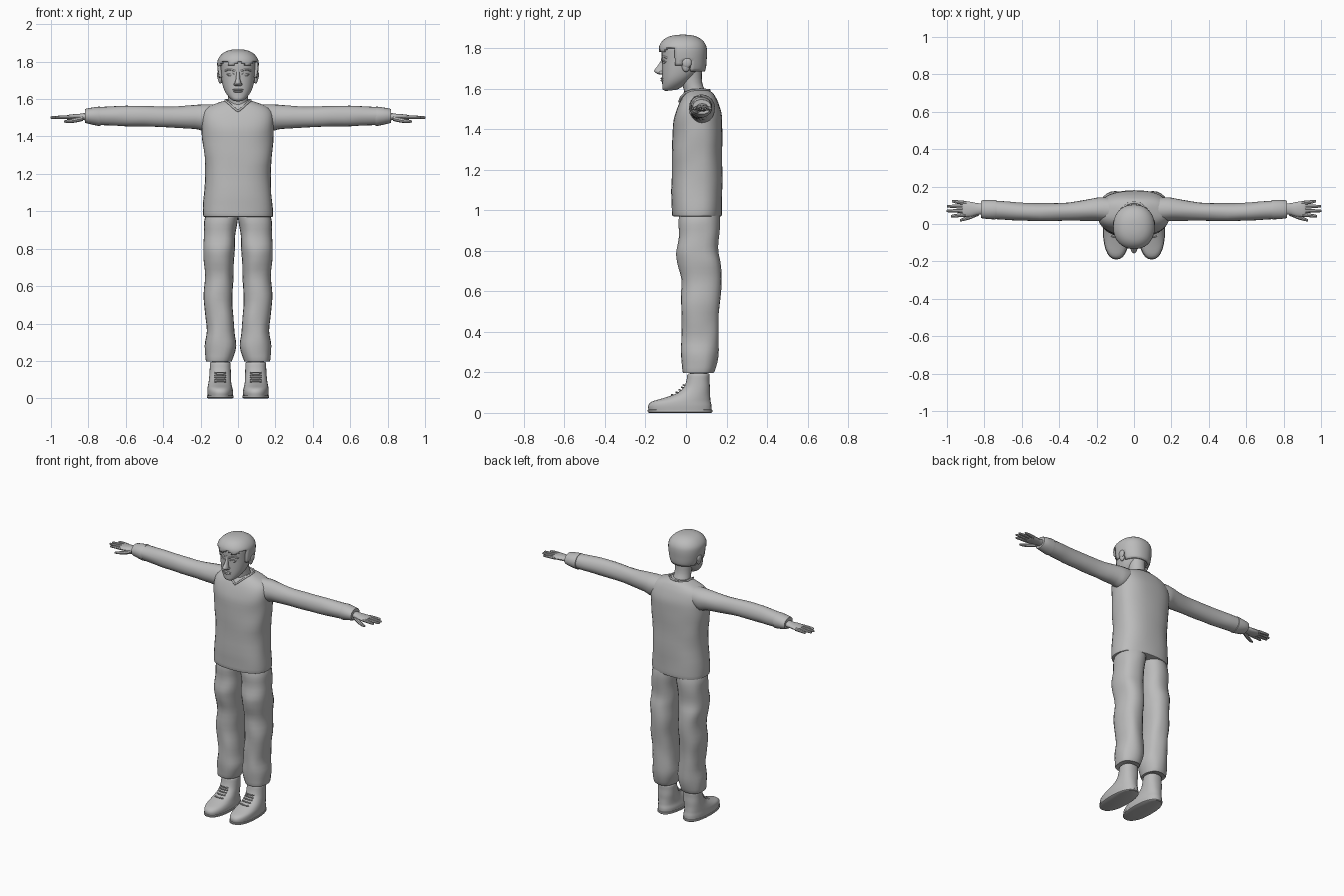
import bpy, bmesh, math
from mathutils import Vector, noise

grey = bpy.data.materials.new("plain_grey")
grey.diffuse_color = (0.5, 0.5, 0.5, 1)


def finish(name, bm, mirror=False, angle=40):
    bmesh.ops.recalc_face_normals(bm, faces=bm.faces)
    me = bpy.data.meshes.new(name)
    bm.to_mesh(me)
    bm.free()
    me.materials.append(grey)
    ob = bpy.data.objects.new(name, me)
    bpy.context.collection.objects.link(ob)
    bpy.ops.object.select_all(action='DESELECT')
    ob.select_set(True)
    bpy.context.view_layer.objects.active = ob
    bpy.ops.object.shade_smooth_by_angle(angle=math.radians(angle))
    if mirror:
        ob.modifiers.new("mirror", 'MIRROR').use_mirror_merge = False
    return ob


def refine(rows, steps):
    """Catmull-Rom interpolation between cross-section rows."""
    out = []
    for i in range(len(rows) - 1):
        a, b, c, d = (rows[min(max(i + k, 0), len(rows) - 1)] for k in (-1, 0, 1, 2))
        for s in range(steps):
            t = s / steps
            out.append([q + 0.5 * t * (r - p + t * (2*p - 5*q + 4*r - e + t * (3*(q - r) + e - p)))
                        for p, q, r, e in zip(a, b, c, d)])
    return out + [list(rows[-1])]


def loft(bm, rows, axis='Z', seg=24, power=2.0, steps=3, fold=0.0, tilt=0.0):
    """Rows: position, u0, u1, v0, v1. Z axis uses u=x v=y, X axis uses u=y v=z."""
    rings = []
    for w, u0, u1, v0, v1 in refine(rows, steps):
        ring = []
        for k in range(seg):
            a = 2 * math.pi * k / seg
            c, s = math.cos(a), math.sin(a)
            c = math.copysign(abs(c) ** (2 / power), c)
            s = math.copysign(abs(s) ** (2 / power), s)
            f = 1 + fold * noise.noise(Vector((c * 1.3, s * 1.3, w * 9)))
            u = (u0 + u1) / 2 + (u1 - u0) / 2 * c * f
            v = (v0 + v1) / 2 + (v1 - v0) / 2 * s * f
            p = (u, v, w + tilt * (v - v0)) if axis == 'Z' else (w, u, v)
            ring.append(bm.verts.new(p))
        rings.append(ring)
    for r, q in zip(rings, rings[1:]):
        for k in range(seg):
            j = (k + 1) % seg
            bm.faces.new((r[k], r[j], q[j], q[k]))
    bm.faces.new(rings[0])
    bm.faces.new(rings[-1])


def lofted(name, rows, mirror=False, angle=40, **kw):
    bm = bmesh.new()
    loft(bm, rows, **kw)
    return finish(name, bm, mirror, angle)


def blob(bm, loc, size):
    """Small ellipsoid."""
    r = bmesh.ops.create_uvsphere(bm, u_segments=14, v_segments=8, radius=1)
    for v in r['verts']:
        v.co = Vector(loc) + Vector([a * b for a, b in zip(v.co, size)])


def strip(name, pts, radius, mirror=False):
    """Thin tube following points."""
    cu = bpy.data.curves.new(name, 'CURVE')
    cu.dimensions = '3D'
    cu.bevel_depth = radius
    cu.bevel_resolution = 1
    sp = cu.splines.new('POLY')
    sp.points.add(len(pts) - 1)
    for p, co in zip(sp.points, pts):
        p.co = (*co, 1)
    cu.materials.append(grey)
    ob = bpy.data.objects.new(name, cu)
    bpy.context.collection.objects.link(ob)
    if mirror:
        ob.modifiers.new("mirror", 'MIRROR')


# Sweater body, with a short turned hem
lofted("sweater", [
    (0.97, -.18, .18, -.06, .17), (0.98, -.188, .184, -.07, .176), (1.05, -.186, .182, -.072, .178),
    (1.2, -.175, .175, -.07, .18), (1.32, -.183, .183, -.067, .18), (1.42, -.192, .192, -.065, .18),
    (1.48, -.195, .195, -.052, .175), (1.53, -.185, .185, -.033, .16), (1.56, -.155, .155, -.015, .145),
    (1.58, -.105, .105, 0, .13), (1.592, -.068, .068, .01, .11)],
    seg=36, power=2.5, fold=.035)
# V collar
strip("collar", [(0, -.033, 1.535), (.025, -.026, 1.555), (.05, -.005, 1.578), (.068, .03, 1.592),
                 (.066, .08, 1.594), (.035, .108, 1.593), (0, .116, 1.592)], .006, True)

# Sleeves, cuffs, wrists
lofted("sleeves", [
    (.12, .01, .14, 1.45, 1.572), (.18, .014, .142, 1.43, 1.572), (.23, .018, .135, 1.44, 1.567),
    (.35, .018, .115, 1.448, 1.56), (.5, .014, .11, 1.452, 1.563), (.6, .018, .115, 1.455, 1.563),
    (.68, .022, .122, 1.46, 1.56), (.74, .025, .125, 1.462, 1.558)],
    axis='X', mirror=True, seg=20, fold=.06)
lofted("cuffs", [(.735, .028, .128, 1.459, 1.557), (.745, .024, .13, 1.457, 1.56),
                 (.81, .03, .127, 1.47, 1.55), (.818, .036, .12, 1.475, 1.545)],
       axis='X', mirror=True, seg=20, fold=.04, steps=2)

# Hands with four fingers and a thumb
bm = bmesh.new()
loft(bm, [(.80, .052, .108, 1.485, 1.53), (.84, .048, .112, 1.488, 1.522), (.87, .04, .118, 1.488, 1.52),
          (.905, .038, .122, 1.49, 1.516), (.918, .042, .12, 1.494, 1.512)], axis='X', seg=16)
for y0, y1, tip in ((.05, .042, .975), (.07, .07, .998), (.092, .095, .995), (.112, .122, .97)):
    loft(bm, [(.895, y0 - .011, y0 + .011, 1.492, 1.513), (.94, (y0 + y1) / 2 - .01, (y0 + y1) / 2 + .01, 1.493, 1.512),
              (tip, y1 - .007, y1 + .007, 1.494, 1.508), (tip + .004, y1 - .003, y1 + .003, 1.498, 1.504)],
         axis='X', seg=8, steps=2)
loft(bm, [(.83, .045, .075, 1.483, 1.51), (.87, .028, .056, 1.474, 1.5),
          (.91, .016, .036, 1.472, 1.49), (.93, .014, .026, 1.475, 1.486)], axis='X', seg=8, steps=2)
finish("hands", bm, True)

# Trouser legs
lofted("trousers", [
    (.2, .034, .165, -.01, .13), (.205, .03, .172, -.018, .14), (.28, .012, .178, -.022, .158),
    (.36, .018, .168, -.022, .162), (.46, .026, .174, -.025, .16), (.56, .028, .184, -.024, .168),
    (.66, .024, .178, -.022, .174), (.74, .02, .186, -.04, .172), (.8, .017, .185, -.048, .163),
    (.88, .012, .182, -.035, .165), (.95, 0, .178, -.035, .165), (1.0, -.005, .16, -.03, .16)],
    mirror=True, seg=24, power=2.3, fold=.07)

# Ankles, shoes, soles
lofted("ankles", [(.15, .05, .14, .02, .105), (.22, .05, .14, .02, .105)], mirror=True, seg=16)
lofted("shoes", [
    (.012, .028, .162, -.184, .126), (.035, .026, .164, -.187, .126), (.055, .03, .163, -.17, .122),
    (.072, .034, .16, -.115, .12), (.095, .037, .156, -.05, .118), (.125, .038, .153, -.012, .118),
    (.16, .039, .151, .002, .116), (.19, .041, .149, .008, .116), (.194, .052, .138, .02, .105)],
    mirror=True, seg=28, power=2.3)
lofted("soles", [(0, .03, .16, -.18, .126), (.004, .023, .166, -.188, .13), (.014, .023, .166, -.19, .13),
                 (.016, .03, .16, -.186, .127)], mirror=True, seg=28, power=2.3, steps=1)
# Laces
for i in range(5):
    z, y = .088 + i * .012, (-.071, -.049, -.034, -.022, -.014)[i]
    strip("lace", [(.065, y + .008, z), (.08, y, z + .002), (.11, y, z + .002), (.125, y + .008, z)], .004, True)

# Neck
lofted("neck", [(1.53, -.062, .062, -.012, .11), (1.58, -.056, .056, -.008, .098), (1.63, -.052, .052, -.022, .08),
                (1.7, -.056, .056, -.04, .078)], seg=20)
# Head, with the jaw rising to the back
bm = bmesh.new()
loft(bm, [(1.588, -.024, .024, -.1, -.045), (1.597, -.04, .04, -.115, -.02), (1.62, -.062, .062, -.117, .015),
          (1.65, -.078, .078, -.118, .05), (1.69, -.088, .088, -.118, .075), (1.73, -.093, .093, -.118, .088),
          (1.77, -.096, .096, -.12, .092), (1.8, -.096, .096, -.118, .09), (1.83, -.082, .082, -.1, .078),
          (1.85, -.045, .045, -.06, .04)], seg=32, power=2.2, tilt=.12)
for v in bm.verts:  # compress the tilted crown below the hair
    if v.co.z > 1.78:
        v.co.z = 1.78 + (v.co.z - 1.78) * .75
finish("head", bm)

# Nose wedge with nostrils
bm = bmesh.new()
loft(bm, [(1.67, -.012, .012, -.135, -.1), (1.677, -.019, .019, -.148, -.1), (1.688, -.017, .017, -.158, -.1),
          (1.71, -.011, .011, -.142, -.1), (1.738, -.009, .009, -.124, -.1), (1.76, -.01, .01, -.121, -.1)], seg=12)
blob(bm, (.014, -.122, 1.679), (.009, .012, .008))
blob(bm, (-.014, -.122, 1.679), (.009, .012, .008))
finish("nose", bm, angle=60)
# Lips
bm = bmesh.new()
blob(bm, (0, -.115, 1.65), (.03, .011, .005))
blob(bm, (0, -.115, 1.64), (.025, .011, .006))
finish("lips", bm)
# Eyes, lids, brows
bm = bmesh.new()
blob(bm, (.038, -.102, 1.729), (.018, .011, .008))
finish("eyes", bm, True)
strip("eyelids", [(.018, -.115, 1.73), (.03, -.114, 1.738), (.046, -.109, 1.738), (.06, -.097, 1.73)], .003, True)
strip("brows", [(.014, -.118, 1.75), (.035, -.114, 1.757), (.055, -.104, 1.757), (.07, -.09, 1.75)], .005, True)
# Ears
bm = bmesh.new()
blob(bm, (.095, .0, 1.718), (.013, .022, .036))
blob(bm, (.102, .004, 1.728), (.01, .024, .026))
finish("ears", bm, True)

# Hair cap, trimmed around the face, ears and nape
bm = bmesh.new()
loft(bm, [(1.66, -.082, .082, -.12, .085), (1.7, -.098, .098, -.127, .098), (1.74, -.107, .107, -.132, .102),
          (1.78, -.111, .111, -.134, .104), (1.81, -.108, .108, -.132, .1), (1.835, -.092, .092, -.117, .085),
          (1.853, -.068, .068, -.093, .06), (1.863, -.038, .038, -.06, .03), (1.866, -.012, .012, -.03, 0)],
     seg=40, power=2.2)


def trimmed(f):
    c = f.calc_center_median()
    if len(f.verts) > 4:
        return c.z < 1.7
    if c.y < -.05:
        return c.z < 1.79 + .014 * math.sin(c.x * 75 + 1)
    if c.y < -.015:
        return c.z < 1.715
    return c.z < (1.745 if c.y < .025 else 1.69)


bmesh.ops.delete(bm, geom=[f for f in bm.faces if trimmed(f)], context='FACES')
hair = finish("hair", bm)
thick = hair.modifiers.new("thickness", 'SOLIDIFY')
thick.thickness = .015
thick.offset = -1
